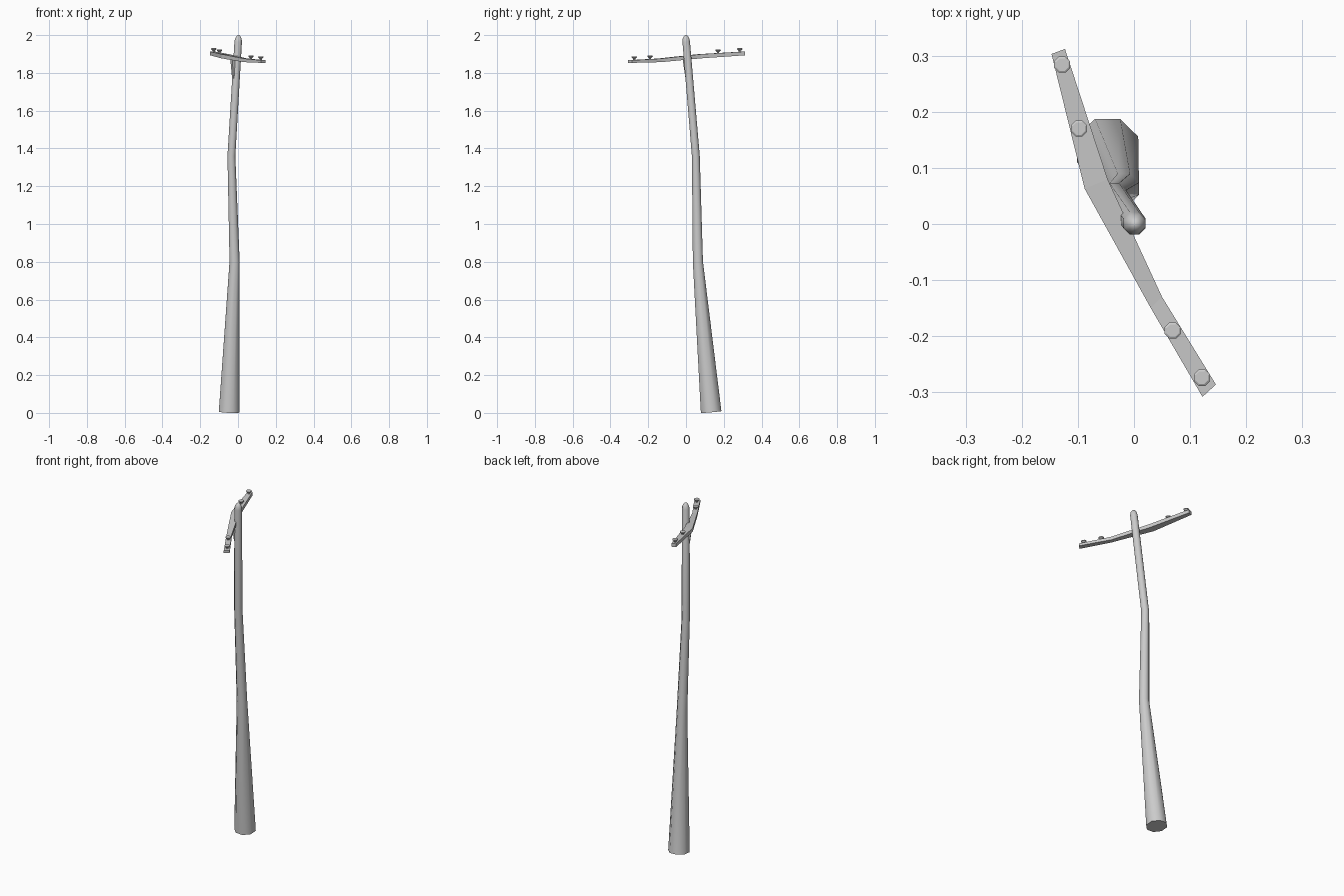
import bpy, bmesh, math
from mathutils import Vector

if "Cube" in bpy.data.objects:
    bpy.data.objects.remove(bpy.data.objects["Cube"])

UP = Vector((0, 0, 1))


def finish(name, bm, smooth=False):
    bmesh.ops.recalc_face_normals(bm, faces=bm.faces)
    mesh = bpy.data.meshes.new(name)
    bm.to_mesh(mesh)
    bm.free()
    ob = bpy.data.objects.new(name, mesh)
    bpy.context.collection.objects.link(ob)
    if smooth:
        bpy.context.view_layer.objects.active = ob
        ob.select_set(True)
        bpy.ops.object.shade_smooth_by_angle(angle=math.radians(50))
        ob.select_set(False)
    return ob


def loft(name, rings, smooth=False):
    """Skin a list of equal-sized point loops and cap both ends."""
    bm = bmesh.new()
    loops = [[bm.verts.new(p) for p in ring] for ring in rings]
    n = len(loops[0])
    for a, b in zip(loops, loops[1:]):
        for i in range(n):
            j = (i + 1) % n
            bm.faces.new((a[i], a[j], b[j], b[i]))
    bm.faces.new(loops[0][::-1])
    bm.faces.new(loops[-1])
    return finish(name, bm, smooth)


def octagon(centre, radius, direction=UP):
    rot = UP.rotation_difference(Vector(direction).normalized())
    ring = []
    for i in range(8):
        a = math.radians(22.5 + 45 * i)
        ring.append(Vector(centre) + rot @ Vector((radius * math.cos(a), radius * math.sin(a), 0)))
    return ring


# crooked, tapering octagonal pole with a rounded top
path = [Vector(p) for p in ((-0.047, 0.133, 0.005), (-0.018, 0.063, 0.80),
                            (-0.035, 0.052, 1.36), (0.001, 0.001, 1.965))]
radii = (0.059, 0.029, 0.0225, 0.0215)
rings = []
for i, (p, r) in enumerate(zip(path, radii)):
    before = path[max(i - 1, 0)]
    after = path[min(i + 1, len(path) - 1)]
    rings.append(octagon(p, r, after - before))
for z, r in ((1.982, 0.0185), (1.994, 0.012), (2.0, 0.005)):
    rings.append(octagon((0.002, 0.0, z), r))
loft("pole", rings, True)

# bent crossarm: left edge, right edge, underside and top height at each station
stations = [((-0.147, 0.303), (-0.123, 0.312), 1.893, 1.913),
            ((-0.088, 0.063), (-0.047, 0.080), 1.877, 1.899),
            ((0.030, -0.150), (0.050, -0.130), 1.857, 1.876),
            ((0.122, -0.308), (0.146, -0.286), 1.853, 1.867)]
loft("crossarm", [[(*l, lo), (*r, lo), (*r, hi), (*l, hi)] for l, r, lo, hi in stations])

# tapered bracket under the crossarm, against the pole
along = Vector((0.46, -0.89, 0))
out = Vector((-0.89, -0.46, 0))


def block(centre, half_length, half_depth):
    c = Vector(centre)
    return [c + along * half_length * u + out * half_depth * v
            for u, v in ((-1, -1), (1, -1), (1, 1), (-1, 1))]


loft("arm_bracket", [block((-0.017, 0.010, 1.77), 0.008, 0.012),
                     block((-0.020, 0.000, 1.88), 0.012, 0.018)])

# four mushroom-shaped insulators along the arm
for i, (x, y, top) in enumerate(((-0.128, 0.284, 1.931), (-0.098, 0.170, 1.924),
                                 (0.069, -0.190, 1.892), (0.121, -0.274, 1.888))):
    profile = ((-0.025, 0.006), (-0.014, 0.006), (-0.006, 0.0155), (-0.002, 0.0155), (0, 0.012))
    loft(f"insulator_{i + 1}", [octagon((x, y, top + dz), r) for dz, r in profile])
